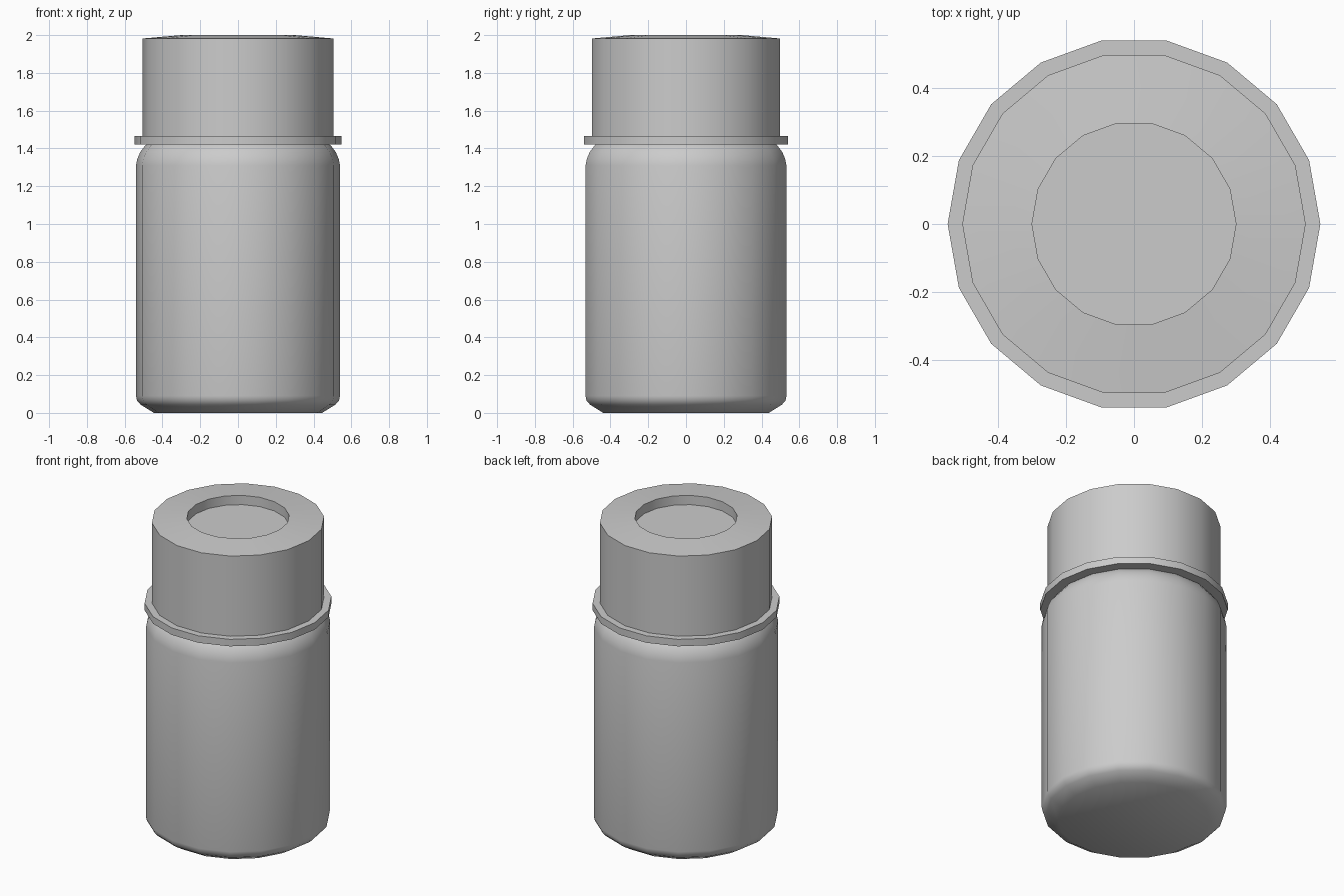
import bpy, bmesh, math

if "Cube" in bpy.data.objects:
    bpy.data.objects.remove(bpy.data.objects["Cube"])

SIDES = 18


def lathe(name, profile, closed=False):
    """Revolve (radius, z) points around z; open profiles get end caps."""
    bm = bmesh.new()
    rings = []
    for r, z in profile:
        rings.append([bm.verts.new((r * math.cos(i * math.tau / SIDES),
                                    r * math.sin(i * math.tau / SIDES), z))
                      for i in range(SIDES)])
    pairs = list(zip(rings, rings[1:]))
    if closed:
        pairs.append((rings[-1], rings[0]))
    for a, b in pairs:
        for i in range(SIDES):
            j = (i + 1) % SIDES
            bm.faces.new((a[i], a[j], b[j], b[i]))
    if not closed:
        bm.faces.new(rings[0][::-1])
        bm.faces.new(rings[-1])
    bmesh.ops.recalc_face_normals(bm, faces=bm.faces)
    mesh = bpy.data.meshes.new(name)
    bm.to_mesh(mesh)
    bm.free()
    obj = bpy.data.objects.new(name, mesh)
    bpy.context.collection.objects.link(obj)
    bpy.ops.object.select_all(action='DESELECT')
    obj.select_set(True)
    bpy.context.view_layer.objects.active = obj
    bpy.ops.object.shade_smooth_by_angle(angle=math.radians(35))
    return obj


# Bottle with chamfered foot, rounded shoulder and hidden neck
lathe("bottle_body", [(0.445, 0), (0.515, 0.043), (0.535, 0.065), (0.54, 0.09),
                      (0.54, 1.31), (0.533, 1.345), (0.518, 1.38),
                      (0.492, 1.415), (0.47, 1.43), (0.47, 1.45)])

# Thin flange between bottle and cap
lathe("collar_ring", [(0.46, 1.42), (0.548, 1.42), (0.548, 1.465), (0.46, 1.465)],
      closed=True)

# Cap with gently sloped top and round recess
lathe("cap", [(0.505, 1.44), (0.505, 1.982), (0.30, 2.0), (0.30, 1.94)])
